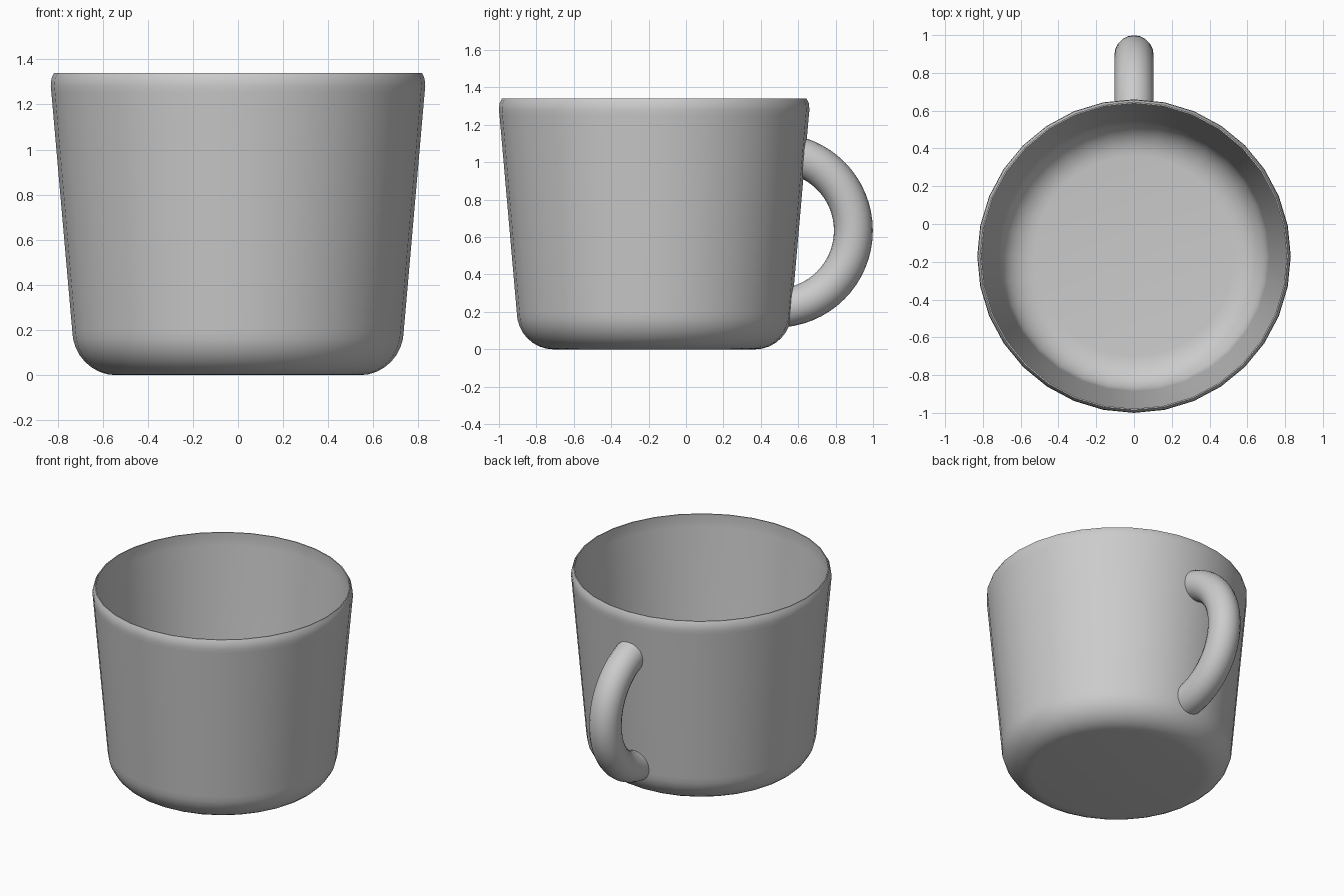
import bpy, bmesh
from math import sin, cos, pi, radians
from mathutils import Vector, Matrix

if "Cube" in bpy.data.objects:
    bpy.data.objects.remove(bpy.data.objects["Cube"])

CY = -0.17      # centre of the cup body in y
SIDES = 32


def add_object(name, bm, angle):
    mesh = bpy.data.meshes.new(name)
    bm.to_mesh(mesh)
    bm.free()
    ob = bpy.data.objects.new(name, mesh)
    bpy.context.collection.objects.link(ob)
    bpy.ops.object.select_all(action='DESELECT')
    ob.select_set(True)
    bpy.context.view_layer.objects.active = ob
    bpy.ops.object.shade_smooth_by_angle(angle=radians(angle))
    return ob


def corner(r, z, rr, rz, steps=8):
    # rounded bottom corner, from the floor up to the wall
    return [(r + rr * sin(i / steps * pi / 2), z - rz * cos(i / steps * pi / 2))
            for i in range(steps + 1)]


# Cup body: thin wall lathed around its axis
outer = corner(0.54, 0.20, 0.195, 0.20) + [(0.827, 1.25), (0.83, 1.28), (0.827, 1.315), (0.815, 1.34)]
inner = corner(0.53, 0.20, 0.185, 0.18) + [(0.807, 1.25), (0.81, 1.29), (0.808, 1.34)]
profile = [(0, 0)] + outer + inner[::-1] + [(0, 0.02)]
bm = bmesh.new()
verts = [bm.verts.new((0, r + 0, z)) for r, z in profile]
edges = [bm.edges.new(p) for p in zip(verts, verts[1:])]
bmesh.ops.spin(bm, geom=verts + edges, cent=(0, 0, 0), axis=(0, 0, 1),
               angle=2 * pi, steps=SIDES, use_duplicate=False)
bmesh.ops.remove_doubles(bm, verts=bm.verts, dist=0.0005)
bmesh.ops.recalc_face_normals(bm, faces=bm.faces)
bmesh.ops.translate(bm, verts=bm.verts, vec=(0, CY, 0))
add_object("cup_body", bm, 40)

# Handle: round ring cut off inside the sloping wall
bm = bmesh.new()
R, r, n, m = 0.415, 0.104, 64, 20
rings = []
for i in range(n):
    a = 2 * pi * i / n
    rings.append([bm.verts.new((r * sin(b), 0.48 + (R + r * cos(b)) * cos(a),
                                0.635 + (R + r * cos(b)) * sin(a)))
                  for b in (2 * pi * j / m for j in range(m))])
for i in range(n):
    for j in range(m):
        p, q, k = rings[i], rings[(i + 1) % n], (j + 1) % m
        bm.faces.new((p[j], q[j], q[k], p[k]))
slope = (0.827 - 0.735) / 1.05
bmesh.ops.bisect_plane(bm, geom=bm.verts[:] + bm.edges[:] + bm.faces[:],
                       plane_co=(0, CY + 0.735 - 0.009, 0.20),
                       plane_no=Vector((0, 1, -slope)).normalized(), clear_inner=True)
bmesh.ops.recalc_face_normals(bm, faces=bm.faces)
add_object("handle", bm, 40)
